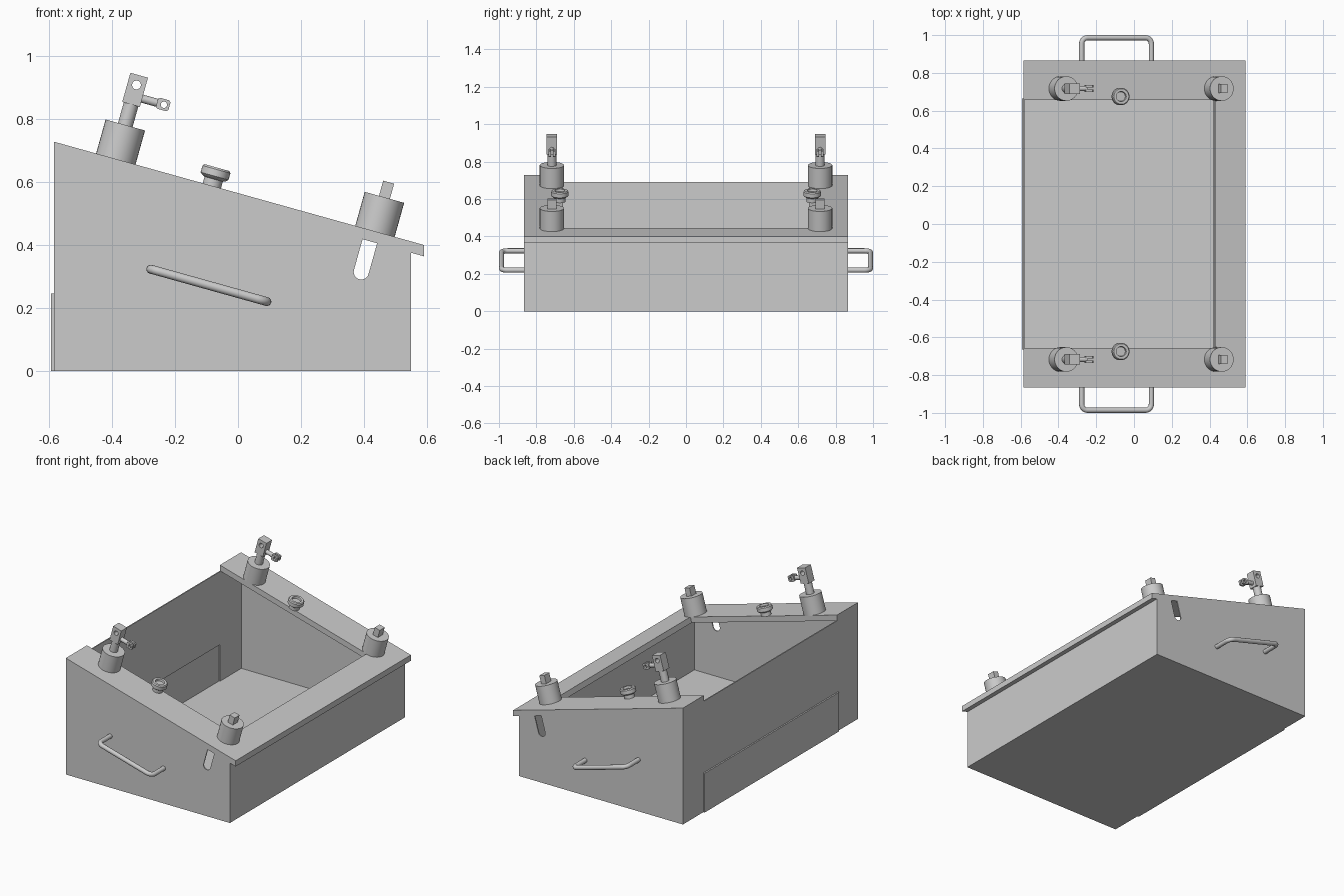
import bpy, bmesh
from math import atan2, pi, sin, cos
from mathutils import Matrix, Vector

if "Cube" in bpy.data.objects:
    bpy.data.objects.remove(bpy.data.objects["Cube"])

SLOPE = (0.728 - 0.40) / 1.175
ANGLE = atan2(SLOPE, 1)
HALF_Y = 0.866


def top_z(x):
    return 0.728 - SLOPE * (x + 0.585)


def frame(x, y):
    """Local frame standing on the sloped top: z is its normal, x runs downhill."""
    return Matrix.Translation((x, y, top_z(x))) @ Matrix.Rotation(ANGLE, 4, 'Y')


def finish(name, bm, matrix=None, mirror=False, smooth=False):
    if matrix:
        bm.transform(matrix)
    bmesh.ops.recalc_face_normals(bm, faces=bm.faces)
    me = bpy.data.meshes.new(name)
    bm.to_mesh(me)
    bm.free()
    ob = bpy.data.objects.new(name, me)
    bpy.context.collection.objects.link(ob)
    if smooth:
        activate(ob)
        bpy.ops.object.shade_smooth_by_angle(angle=0.6)
    if mirror:
        ob.modifiers.new("Mirror", 'MIRROR').use_axis = (False, True, False)
    return ob


def activate(ob):
    bpy.ops.object.select_all(action='DESELECT')
    ob.select_set(True)
    bpy.context.view_layer.objects.active = ob


def apply(ob, mod):
    activate(ob)
    bpy.ops.object.modifier_move_to_index(modifier=mod.name, index=0)
    bpy.ops.object.modifier_apply(modifier=mod.name)


def cut(ob, cutter):
    mod = ob.modifiers.new("Cut", 'BOOLEAN')
    mod.operation, mod.object, mod.solver = 'DIFFERENCE', cutter, 'EXACT'
    apply(ob, mod)
    bpy.data.objects.remove(cutter)


def prism(pts, y0, y1):
    """Extrude an XZ outline along y."""
    bm = bmesh.new()
    f = bm.faces.new([bm.verts.new((x, y0, z)) for x, z in pts])
    r = bmesh.ops.extrude_face_region(bm, geom=[f])
    for v in r['geom']:
        if isinstance(v, bmesh.types.BMVert):
            v.co.y = y1
    return bm


def box(x0, x1, y0, y1, z0, z1):
    return prism([(x0, z0), (x1, z0), (x1, z1), (x0, z1)], y0, y1)


def lathe(profile, steps=32):
    """Spin an (r, z) profile around z."""
    bm = bmesh.new()
    vs = [bm.verts.new((r, 0, z)) for r, z in profile]
    es = [bm.edges.new(p) for p in zip(vs, vs[1:])]
    bmesh.ops.spin(bm, geom=vs + es, cent=(0, 0, 0), axis=(0, 0, 1),
                   angle=2 * pi, steps=steps)
    bmesh.ops.remove_doubles(bm, verts=bm.verts, dist=1e-5)
    return bm


def circle(cx, cz, r, n=24):
    return [(cx + r * cos(2 * pi * i / n), cz + r * sin(2 * pi * i / n)) for i in range(n)]


# Open tub: sloped-top sheet metal walls
T = 0.036
bm = prism([(-0.585, 0), (0.55, 0), (0.55, top_z(0.55) - T), (-0.585, top_z(-0.585) - T)],
           -HALF_Y, HALF_Y)
bmesh.ops.recalc_face_normals(bm, faces=bm.faces)
top = [f for f in bm.faces if f.normal.z > 0.5]
bmesh.ops.delete(bm, geom=top, context='FACES_ONLY')
tub = finish("tub", bm)
mod = tub.modifiers.new("Walls", 'SOLIDIFY')
mod.thickness, mod.offset, mod.use_even_offset = 0.006, -1, True
apply(tub, mod)

# Slots through both side walls and the opening in the rear wall
slot = [(0.024, 0.02), (-0.024, 0.02)]
slot += [(0.024 * cos(a), -0.136 + 0.024 * sin(a))
         for a in [pi + pi * i / 12 for i in range(13)]]
cut(tub, finish("slot_cutter", prism(slot, -1, 1), frame(0.428, 0)))
cut(tub, finish("rear_cutter", box(-0.7, -0.5, -0.65, 0.65, 0.006, 0.235)))

# Plate covering the rear opening
finish("rear_plate", box(-0.594, -0.585, -0.665, 0.665, 0.0, 0.245))

# U-shaped flange on top
bm = bmesh.new()
half = [(0.43, 0.657), (-0.585, 0.657), (-0.585, HALF_Y), (0.59, HALF_Y)]
outline = half + [(x, -y) for x, y in reversed(half)]
face = bm.faces.new([bm.verts.new((x, y, top_z(x))) for x, y in outline])
ext = bmesh.ops.extrude_face_region(bm, geom=[face])
for v in ext['geom']:
    if isinstance(v, bmesh.types.BMVert):
        if abs(v.co.x - 0.43) < 1e-4:
            v.co.x -= 0.0095
        v.co.z = top_z(v.co.x) - T
finish("top_flange", bm)

# Corner posts
PY = 0.717
for name, x in (("rear_post", -0.388), ("front_post", 0.435)):
    finish(name, lathe([(0, -0.002), (0.065, -0.002), (0.065, 0.112), (0, 0.112)]),
           frame(x, PY), True, True)
finish("front_peg", box(-0.018, 0.018, -0.024, 0.024, 0.11, 0.162), frame(0.435, PY), True)

# Rear clamp: stem, drilled block, rod and forked end
F = frame(-0.388, PY)
finish("clamp_stem", lathe([(0, 0.11), (0.024, 0.11), (0.024, 0.182), (0, 0.182)], 24),
       F, True, True)
block = finish("clamp_block", box(-0.029, 0.029, -0.028, 0.028, 0.18, 0.276), F, True)
cut(block, finish("hole_cutter", prism(circle(0, 0.244, 0.014), -0.1, 0.1), F))

rod = lathe([(0, 0.025), (0.013, 0.025), (0.013, 0.085), (0, 0.085)], 20)
rod.transform(Matrix.Translation((0, 0, 0.207)) @ Matrix.Rotation(pi / 2, 4, 'Y'))
finish("clamp_rod", rod, F, True, True)

fork_outline = [(0.078, 0.193), (0.085, 0.189), (0.112, 0.189), (0.119, 0.194),
                (0.119, 0.220), (0.112, 0.225), (0.085, 0.225), (0.078, 0.221)]
for name, y in (("fork_inner", -0.019), ("fork_outer", 0.006)):
    fork = finish(name, prism(fork_outline, y, y + 0.013), F, True)
    cut(fork, finish("hole_cutter", prism(circle(0.101, 0.207, 0.010), -0.1, 0.1), F))

# Middle knobs with recessed tops
knob = [(0, -0.002), (0.03, -0.002), (0.03, 0.022), (0.038, 0.025), (0.046, 0.032),
        (0.046, 0.054), (0.041, 0.060), (0.027, 0.060), (0.025, 0.048), (0, 0.048)]
finish("knob", lathe(knob), frame(-0.083, 0.675), True, True)

# Side handles: swept tube along a rounded U path
a, b = Vector((-0.277, 0, 0.323)), Vector((0.092, 0, 0.220))
d = (b - a).normalized()
out = Vector((0, 1, 0))
R, Y0, Y1 = 0.032, HALF_Y - 0.003, 0.986
path = [a + out * Y0]
arc = [pi / 2 * i / 6 for i in range(7)]
path += [a + d * R * (1 - cos(t)) + out * (Y1 - R + R * sin(t)) for t in arc]
path += [b - d * R * (1 - cos(t)) + out * (Y1 - R + R * sin(t)) for t in reversed(arc)]
path += [b + out * Y0]
up = d.cross(out)
bm = bmesh.new()
rings = []
for i, p in enumerate(path):
    tan = (path[min(i + 1, len(path) - 1)] - path[max(i - 1, 0)]).normalized()
    side = tan.cross(up)
    rings.append([bm.verts.new(p + 0.014 * (side * cos(2 * pi * k / 16) + up * sin(2 * pi * k / 16)))
                  for k in range(16)])
for r0, r1 in zip(rings, rings[1:]):
    for k in range(16):
        bm.faces.new((r0[k], r0[k - 1], r1[k - 1], r1[k]))
bm.faces.new(rings[0])
bm.faces.new(rings[-1])
finish("side_handle", bm, None, True, True)
